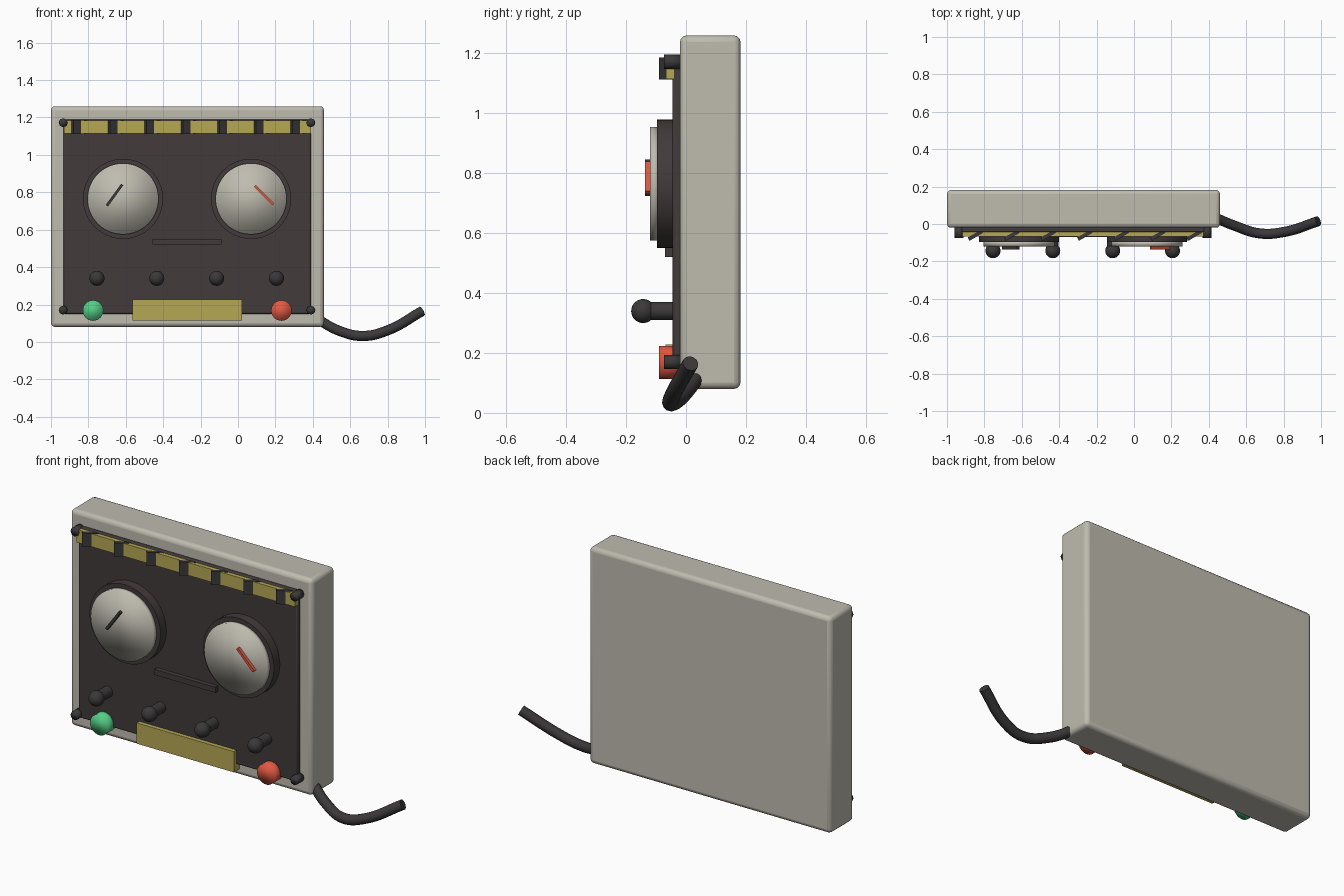
import bpy
from math import radians
from mathutils import Vector

if "Cube" in bpy.data.objects:
    bpy.data.objects.remove(bpy.data.objects["Cube"], do_unlink=True)


def material(name, colour):
    m = bpy.data.materials.new(name)
    m.use_nodes = True
    m.diffuse_color = (*colour, 1)
    m.node_tree.nodes["Principled BSDF"].inputs["Base Color"].default_value = (*colour, 1)
    return m


GREY = material("warm_grey", (0.52, 0.50, 0.43))
DARK = material("dark_brown_grey", (0.055, 0.043, 0.043))
BLACK = material("charcoal", (0.043, 0.04, 0.04))
YELLOW = material("mustard", (0.47, 0.39, 0.09))
RED = material("red", (0.75, 0.10, 0.055))
GREEN = material("green", (0.09, 0.62, 0.24))


def finish(name, mat):
    ob = bpy.context.object
    ob.name = name
    ob.data.materials.append(mat)
    return ob


def box(name, mat, x, y, z, bevel=0, segments=2):
    """Box from (min, max) ranges, with an optional rounded edge."""
    lo, hi = Vector((x[0], y[0], z[0])), Vector((x[1], y[1], z[1]))
    bpy.ops.mesh.primitive_cube_add(size=1, location=(lo + hi) / 2)
    ob = finish(name, mat)
    ob.scale = hi - lo
    bpy.ops.object.transform_apply(location=False, rotation=False, scale=True)
    if bevel:
        mod = ob.modifiers.new("edges", "BEVEL")
        mod.width, mod.segments = bevel, segments
        bpy.ops.object.shade_smooth_by_angle(angle=radians(35))
    return ob


def disc(name, mat, x, z, radius, front, back, sides=48, soft=False):
    """Cylinder facing the front; soft blends its cap into its rim."""
    bpy.ops.mesh.primitive_cylinder_add(
        vertices=sides, radius=radius, depth=back - front,
        location=(x, (front + back) / 2, z), rotation=(radians(90), 0, 0))
    ob = finish(name, mat)
    if soft:
        bpy.ops.object.shade_smooth()
    elif sides > 12:
        bpy.ops.object.shade_smooth_by_angle(angle=radians(35))
    return ob


# Case and front panel
box("case", GREY, (-1, 0.46), (-0.02, 0.182), (0.08, 1.26), 0.022, 3)
box("front_panel", DARK, (-0.933, 0.39), (-0.045, -0.015), (0.15, 1.19), 0.008)

# Warning strip with slanted dark bars
box("warning_strip", YELLOW, (-0.93, 0.39), (-0.066, -0.04), (1.115, 1.185))
for i in range(7):
    cx = -0.848 + i * 0.195
    bar = box(f"warning_bar_{i + 1}", BLACK, (cx - 0.042, cx + 0.042),
              (-0.07, -0.05), (1.113, 1.187))
    bar.rotation_euler.z = radians(30)

# Dials with needles
for side, cx, needle_x, angle, mat in (("right", -0.615, -0.66, 54, BLACK),
                                       ("left", 0.07, 0.139, -45, RED)):
    disc(f"{side}_dial_ring", DARK, cx, 0.765, 0.214, -0.096, -0.04, 64)
    disc(f"{side}_dial_face", GREY, cx, 0.765, 0.19, -0.12, -0.09, 64, soft=True)
    needle = box(f"{side}_needle", mat, (needle_x - 0.07, needle_x + 0.07),
                 (-0.137, -0.115), (0.778, 0.792))
    needle.rotation_euler.y = radians(-angle)

# Slot bar and nameplate
box("slot_bar", DARK, (-0.457, -0.088), (-0.07, -0.04), (0.52, 0.55))
box("blank_nameplate", YELLOW, (-0.565, 0.022), (-0.068, -0.015), (0.115, 0.228))

# Toggle levers
for i in range(4):
    cx = -0.754 + i * 0.32
    disc(f"lever_stem_{i + 1}", BLACK, cx, 0.34, 0.03, -0.143, -0.04, 24)
    bpy.ops.mesh.primitive_uv_sphere_add(segments=24, ring_count=16, radius=0.04,
                                         location=(cx, -0.143, 0.34))
    finish(f"lever_knob_{i + 1}", BLACK)
    bpy.ops.object.shade_smooth()

# Push buttons
disc("green_button", GREEN, -0.775, 0.168, 0.055, -0.09, -0.015, 32, soft=True)
disc("red_button", RED, 0.232, 0.168, 0.055, -0.09, -0.015, 32, soft=True)

# Corner screws
for x in (-0.935, 0.39):
    for z in (0.17, 1.172):
        disc("corner_screw", BLACK, x, z, 0.024, -0.074, -0.015, 8, soft=True)

# Trailing cable
curve = bpy.data.curves.new("cable", "CURVE")
curve.dimensions = "3D"
curve.bevel_depth = 0.027
curve.bevel_resolution = 4
curve.use_fill_caps = True
path = [(0.42, 0.04, 0.125), (0.54, -0.01, 0.06), (0.67, -0.05, 0.032),
        (0.80, -0.043, 0.062), (0.985, 0.015, 0.165)]
spline = curve.splines.new("BEZIER")
spline.bezier_points.add(len(path) - 1)
for point, co in zip(spline.bezier_points, path):
    point.co = co
    point.handle_left_type = point.handle_right_type = "AUTO"
curve.materials.append(BLACK)
cable = bpy.data.objects.new("cable", curve)
bpy.context.collection.objects.link(cable)
